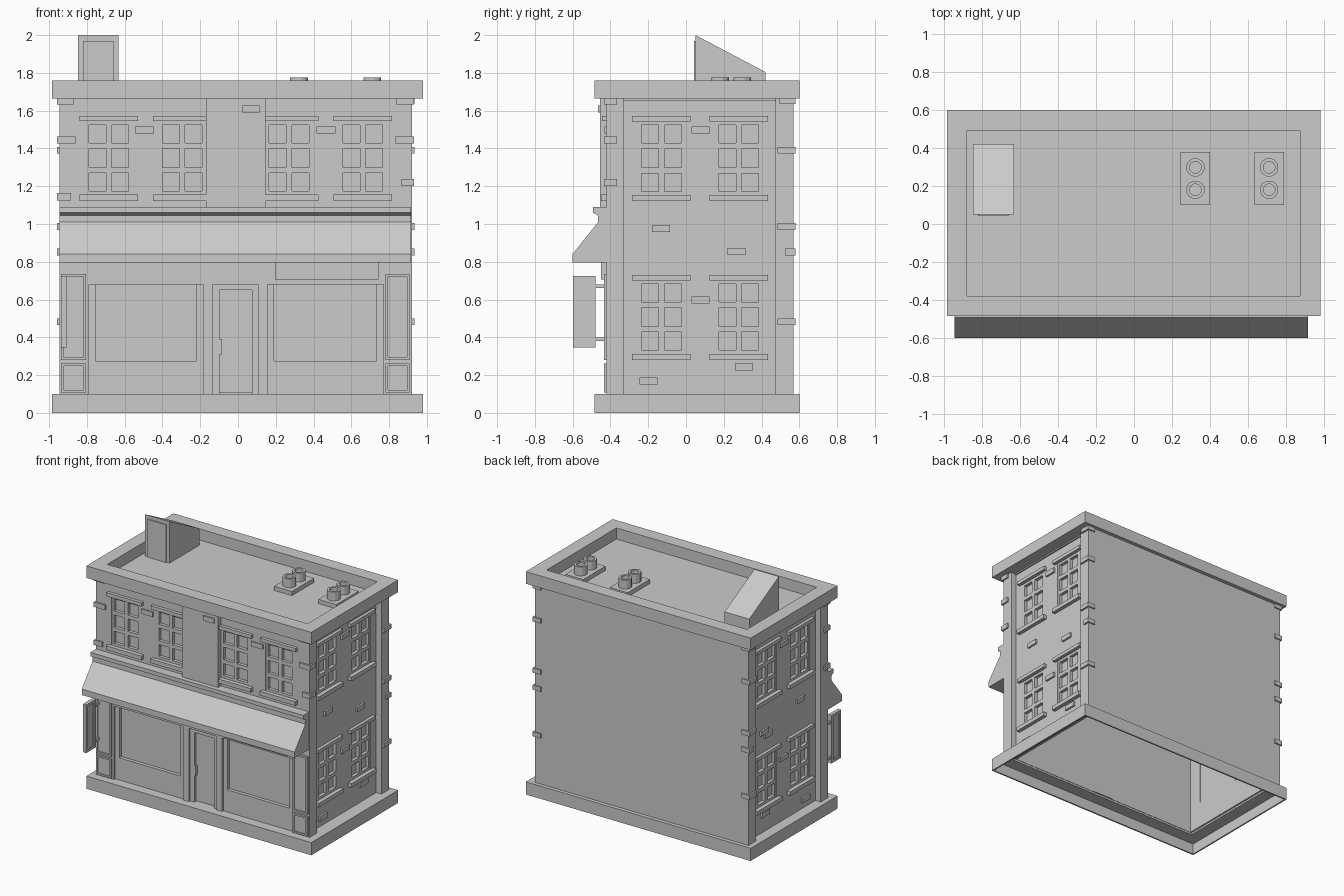
import bpy, bmesh
from math import pi
from mathutils import Matrix, Vector

if "Cube" in bpy.data.objects:
    bpy.data.objects.remove(bpy.data.objects["Cube"])

XL, XR, YF, YB = -0.945, 0.92, -0.42, 0.57   # outer faces of the building
SL, SR = -0.90, 0.875                         # recessed side walls
Z0, Z1 = 0.1, 1.67

# wall coordinates (u along wall, d outward depth, z) -> world
FACES = {
    "front": lambda u, d, z: (u, YF - d, z),
    "right": lambda u, d, z: (SR + d, u, z),
    "left": lambda u, d, z: (SL - d, u, z),
    "world": lambda u, d, z: (u, d, z),
}


def finish(name, bm):
    bmesh.ops.recalc_face_normals(bm, faces=bm.faces[:])
    me = bpy.data.meshes.new(name)
    bm.to_mesh(me)
    bm.free()
    ob = bpy.data.objects.new(name, me)
    bpy.context.collection.objects.link(ob)
    return ob


def boxes(name, items, face="world"):
    """Each item: (u0, u1, d0, d1, z0, z1)."""
    bm = bmesh.new()
    for u0, u1, d0, d1, z0, z1 in items:
        a, b = Vector(FACES[face](u0, d0, z0)), Vector(FACES[face](u1, d1, z1))
        s = b - a
        bmesh.ops.create_cube(bm, size=1, matrix=Matrix.Translation((a + b) / 2)
                              @ Matrix.Diagonal((abs(s.x), abs(s.y), abs(s.z), 1)))
    return finish(name, bm)


def border(u0, u1, z0, z1, w, d0, d1):
    """Four bars around a rectangle on a wall."""
    return [(u0, u0 + w, d0, d1, z0, z1), (u1 - w, u1, d0, d1, z0, z1),
            (u0 + w, u1 - w, d0, d1, z0, z0 + w), (u0 + w, u1 - w, d0, d1, z1 - w, z1)]


def ring(name, x0, x1, y0, y1, w, z0, z1):
    """Rectangular ring lying flat."""
    return boxes(name, [(x0, x0 + w, y0, y1, z0, z1), (x1 - w, x1, y0, y1, z0, z1),
                        (x0 + w, x1 - w, y0, y0 + w, z0, z1), (x0 + w, x1 - w, y1 - w, y1, z0, z1)])


def wall(name, face, u0, u1, holes, thick):
    """Wall sheet with rectangular openings, thickened inward."""
    us = sorted({u0, u1} | {v for h in holes for v in h[:2]})
    zs = sorted({Z0, Z1} | {v for h in holes for v in h[2:]})
    bm = bmesh.new()
    for a, b in zip(us, us[1:]):
        for c, e in zip(zs, zs[1:]):
            m, n = (a + b) / 2, (c + e) / 2
            if any(h[0] < m < h[1] and h[2] < n < h[3] for h in holes):
                continue
            bm.faces.new([bm.verts.new(FACES[face](u, 0, z)) for u, z in ((a, c), (b, c), (b, e), (a, e))])
    bmesh.ops.remove_doubles(bm, verts=bm.verts[:], dist=1e-4)
    ext = bmesh.ops.extrude_face_region(bm, geom=bm.faces[:], use_keep_orig=True)["geom"]
    inward = Vector(FACES[face](0, -thick, 0)) - Vector(FACES[face](0, 0, 0))
    bmesh.ops.translate(bm, vec=inward, verts=[v for v in ext if isinstance(v, bmesh.types.BMVert)])
    return finish(name, bm)


def window(name, face, u0, z0, w=0.25, h=0.39):
    """Sash with 2 x 3 panes, lintel and sill."""
    u1, z1 = u0 + w, z0 + h
    bars = border(u0, u1, z0, z1, 0.02, -0.03, -0.003)
    bars.append((u0 + w / 2 - 0.015, u0 + w / 2 + 0.015, -0.03, -0.003, z0 + 0.02, z1 - 0.02))
    for k in (1, 2):
        zc = z0 + h * k / 3
        for a, b in ((u0 + 0.02, u0 + w / 2 - 0.015), (u0 + w / 2 + 0.015, u1 - 0.02)):
            bars.append((a, b, -0.03, -0.003, zc - 0.015, zc + 0.015))
    boxes(name + "_sash", bars, face)
    boxes(name + "_glass", [(u0, u1, -0.035, -0.028, z0, z1)], face)
    boxes(name + "_lintel_and_sill", [(u0 - 0.03, u1 + 0.03, -0.02, 0.025, z1, z1 + 0.028),
                                      (u0 - 0.03, u1 + 0.03, -0.02, 0.03, z0 - 0.032, z0)], face)


def prism(name, profile, x0, x1):
    """Extrude a (y, z) profile along x."""
    bm = bmesh.new()
    f = bm.faces.new([bm.verts.new((x0, y, z)) for y, z in profile])
    ext = bmesh.ops.extrude_face_region(bm, geom=[f], use_keep_orig=True)["geom"]
    bmesh.ops.translate(bm, vec=(x1 - x0, 0, 0), verts=[v for v in ext if isinstance(v, bmesh.types.BMVert)])
    return finish(name, bm)


# base plinth (open below), parapet and roof
ring("plinth_skirt", -0.985, 0.98, -0.485, 0.6, 0.012, 0, 0.1)
ring("plinth_ledge", -0.973, 0.968, -0.473, 0.588, 0.10, 0.085, 0.1)
ring("parapet", -0.985, 0.98, -0.485, 0.6, 0.107, 1.665, 1.76)
boxes("roof", [(-0.89, 0.885, -0.39, 0.51, 1.655, 1.672)])

# walls
front_u = (-0.81, -0.42, 0.145, 0.535)
side_u = (-0.255, 0.155)
shops = ((-0.79, -0.185), (0.155, 0.77))
holes = [(u, u + 0.25, 1.155, 1.545) for u in front_u]
holes += [(a, b, 0.1, 0.68) for a, b in shops] + [(-0.135, 0.105, 0.1, 0.68)]
wall("front_wall", "front", XL, XR, holes, 0.05)
side_holes = [(u, u + 0.25, z, z + 0.39) for u in side_u for z in (0.312, 1.153)]
for side in ("left", "right"):
    wall(side + "_wall", side, YF + 0.05, YB - 0.04, side_holes, 0.04)
boxes("back_wall", [(XL, XR, YB - 0.04, YB, Z0, Z1)])
boxes("corner_pilasters", [(a, b, c, d, Z0, Z1) for a, b in ((XL, SL), (SR, XR))
                           for c, d in ((YF + 0.05, -0.33), (0.475, YB - 0.04))])
boxes("centre_pilaster", [(-0.17, 0.145, 0, 0.035, 1.05, Z1)], "front")

# windows
for i, u in enumerate(front_u):
    window(f"front_window_{i}", "front", u, 1.155)
for side in ("left", "right"):
    for i, u in enumerate(side_u):
        for j, z in enumerate((0.312, 1.153)):
            window(f"{side}_window_{i}{j}", side, u, z)

# shop windows and door
for i, (a, b) in enumerate(shops):
    boxes(f"shop_glass_{i}", [(a, b, -0.05, -0.042, 0.275, 0.68)], "front")
    boxes(f"shop_jambs_{i}", [(a, a + 0.036, -0.042, -0.015, 0.275, 0.68),
                              (b - 0.036, b, -0.042, -0.015, 0.275, 0.68)], "front")
    boxes(f"stall_riser_{i}", [(a, b, -0.05, -0.015, 0.1, 0.275)], "front")
boxes("door_frame", [(-0.135, -0.097, -0.05, -0.015, 0.1, 0.68), (0.073, 0.105, -0.05, -0.015, 0.1, 0.68),
                     (-0.097, 0.073, -0.05, -0.015, 0.65, 0.68)], "front")
boxes("door", [(-0.097, 0.073, -0.05, -0.035, 0.105, 0.65)], "front")
boxes("door_handle", [(-0.097, -0.085, -0.035, -0.012, 0.31, 0.39)], "front")

# corner panels beside the shop front
for i, (a, b) in enumerate(((-0.937, -0.805), (0.78, 0.908))):
    for nm, c, d in (("upper", 0.28, 0.735), ("lower", 0.108, 0.262)):
        boxes(f"{nm}_panel_{i}", border(a, b, c, d, 0.013, 0, 0.015)
              + [(a + 0.013, b - 0.013, 0, 0.006, c + 0.013, d - 0.013)], "front")

# awning with cornice, and shutter box beneath it
prism("awning", [(-0.415, 0.795), (-0.6, 0.795), (-0.6, 0.842), (-0.465, 1.01), (-0.465, 1.045),
                 (-0.492, 1.06), (-0.492, 1.09), (-0.415, 1.09)], XL, 0.915)
boxes("shutter_box", [(0.195, 0.745, 0, 0.03, 0.705, 0.797)], "front")

# blank hanging board on brackets
boxes("hanging_board", [(-0.93, -0.915, -0.575, -0.5, 0.365, 0.705)])
boxes("hanging_board_frame", [(-0.937, -0.908, a, b, c, d) for a, b, c, d in (
    (-0.597, -0.575, 0.345, 0.725), (-0.5, -0.478, 0.345, 0.725),
    (-0.575, -0.5, 0.345, 0.365), (-0.575, -0.5, 0.705, 0.725))])
boxes("board_brackets", [(-0.931, -0.914, -0.478, -0.41, z - 0.01, z + 0.01) for z in (0.39, 0.67)])

# proud bricks on the walls
boxes("front_bricks", [(-0.545, -0.445, 0, 0.012, 1.48, 1.517), (0.415, 0.515, 0, 0.012, 1.48, 1.517),
                       (0.02, 0.115, 0.03, 0.045, 1.59, 1.627)], "front")
bricks = [(0.03, 1.48), (-0.18, 0.957), (0.22, 0.837), (0.03, 0.58), (-0.245, 0.15), (0.26, 0.225)]
for side in ("left", "right"):
    extra = [(0.27, 0.875)] if side == "left" else []
    boxes(side + "_bricks", [(u, u + 0.095, 0, 0.015, z, z + 0.037) for u, z in bricks + extra], side)

# corner bricks wrapping the four corners
front_q = [(XL - 0.012, -0.87, 1.632), (XL - 0.012, -0.86, 1.425), (XL - 0.012, -0.885, 1.125),
           (0.84, XR + 0.012, 1.632), (0.835, XR + 0.012, 1.425), (0.865, XR + 0.012, 1.2)]
boxes("front_corner_bricks", [(a, b, YF - 0.014, -0.365, z, z + 0.038) for a, b, z in front_q])
back_q = [(0.495, 1.634), (0.485, 1.372), (0.485, 0.968), (0.525, 0.833), (0.485, 0.465)]
boxes("back_corner_bricks", [(a, b, y, YB + 0.01, z, z + 0.036) for y, z in back_q
                             for a, b in ((XL - 0.014, -0.89), (0.865, XR + 0.014))])

# rooftop stair head with door
prism("stair_head", [(0.05, 1.665), (0.05, 2.0), (0.42, 1.805), (0.42, 1.665)], -0.847, -0.632)
boxes("stair_door", [(-0.82, -0.66, 0.042, 0.055, 1.67, 1.97)])

# rooftop ventilators: plate with two hollow drums each
for i, xc in enumerate((0.323, 0.711)):
    boxes(f"vent_plate_{i}", [(xc - 0.078, xc + 0.078, 0.1, 0.378, 1.67, 1.705)])
    bm = bmesh.new()
    for yc in (0.18, 0.298):
        bmesh.ops.create_cone(bm, cap_ends=True, segments=12, radius1=0.049, radius2=0.049, depth=0.073,
                              matrix=Matrix.Translation((xc, yc, 1.7385)) @ Matrix.Rotation(pi / 12, 4, "Z"))
    bm.normal_update()
    tops = [f for f in bm.faces if f.normal.z > 0.9]
    bmesh.ops.inset_individual(bm, faces=tops, thickness=0.018)
    # sink the inner disc through a fresh extrusion
    for f in tops:
        new = bmesh.ops.extrude_discrete_faces(bm, faces=[f])["faces"][0]
        bmesh.ops.translate(bm, vec=(0, 0, -0.03), verts=new.verts[:])
    finish(f"vent_drums_{i}", bm)
